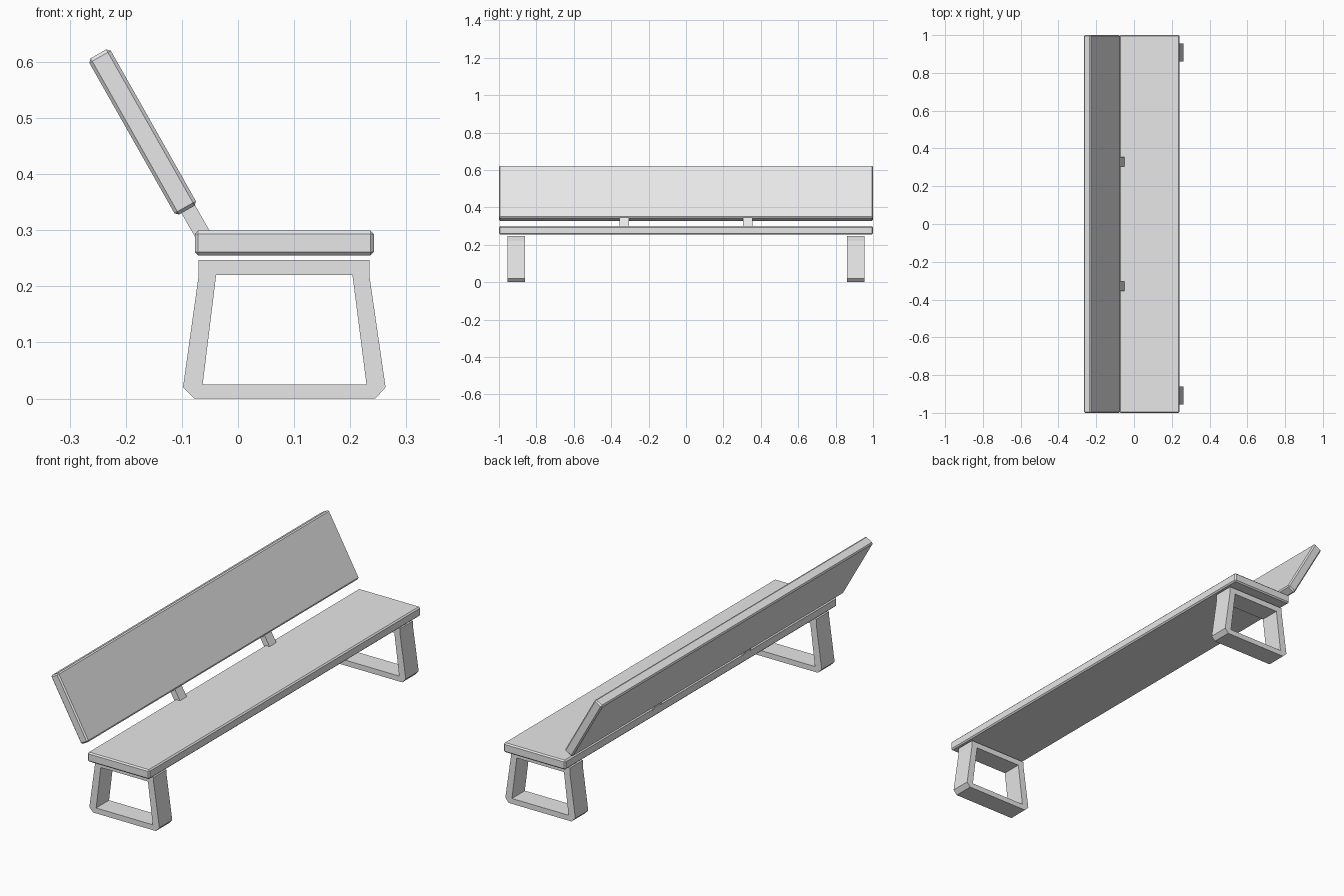
import bpy, bmesh, math

cube = bpy.data.objects.get("Cube")
if cube:
    bpy.data.objects.remove(cube, do_unlink=True)

# Single plain grey for the whole bench
grey = bpy.data.materials.new("light_grey")
grey.use_nodes = True
colour = (0.8, 0.8, 0.8, 1)
grey.diffuse_color = colour
grey.node_tree.nodes["Principled BSDF"].inputs["Base Color"].default_value = colour

TILT = math.radians(-29.5)


def add_object(name, bm):
    bmesh.ops.recalc_face_normals(bm, faces=bm.faces)
    mesh = bpy.data.meshes.new(name)
    bm.to_mesh(mesh)
    bm.free()
    mesh.materials.append(grey)
    obj = bpy.data.objects.new(name, mesh)
    bpy.context.collection.objects.link(obj)
    return obj


def box(name, size, centre, tilt=0, chamfer=0):
    bm = bmesh.new()
    bmesh.ops.create_cube(bm, size=1)
    bmesh.ops.scale(bm, vec=size, verts=bm.verts)
    obj = add_object(name, bm)
    obj.location = centre
    obj.rotation_euler.y = tilt
    if chamfer:
        bevel = obj.modifiers.new("chamfer", "BEVEL")
        bevel.width = chamfer
        bevel.segments = 1
    return obj


def leg_frame(name, y, width):
    # Closed trapezoid ring: each outer corner pairs with an inner corner
    outer = [(-0.07, 0.247), (0.234, 0.247), (0.234, 0.22), (0.263, 0.02),
             (0.245, 0), (-0.078, 0), (-0.098, 0.02), (-0.07, 0.22)]
    inner = [(-0.039, 0.22), (0.204, 0.22), (0.229, 0.025), (-0.063, 0.025)]
    bm = bmesh.new()
    o = [bm.verts.new((x, y - width / 2, z)) for x, z in outer]
    n = [bm.verts.new((x, y - width / 2, z)) for x, z in inner]
    pair = [((i + 1) // 2) % 4 for i in range(8)]
    pair[0], pair[7] = 0, 0
    for i in range(8):
        j = (i + 1) % 8
        loop = [o[i], o[j], n[pair[j]]]
        if pair[i] != pair[j]:
            loop.append(n[pair[i]])
        bm.faces.new(loop)
    grown = bmesh.ops.extrude_face_region(bm, geom=bm.faces[:])["geom"]
    verts = [g for g in grown if isinstance(g, bmesh.types.BMVert)]
    bmesh.ops.translate(bm, vec=(0, width, 0), verts=verts)
    return add_object(name, bm)


# Seat and reclined backrest boards
box("seat", (0.319, 2, 0.044), (0.0825, 0, 0.277), chamfer=0.006)
box("backrest", (0.044, 2, 0.32), (-0.17, 0, 0.475), TILT, 0.006)

# Mirrored supports and legs
for side, s in (("near", -1), ("far", 1)):
    box(side + "_back_support", (0.028, 0.05, 0.09), (-0.077, s * 0.33, 0.317), TILT)
    leg_frame(side + "_leg_frame", s * 0.907, 0.095)
